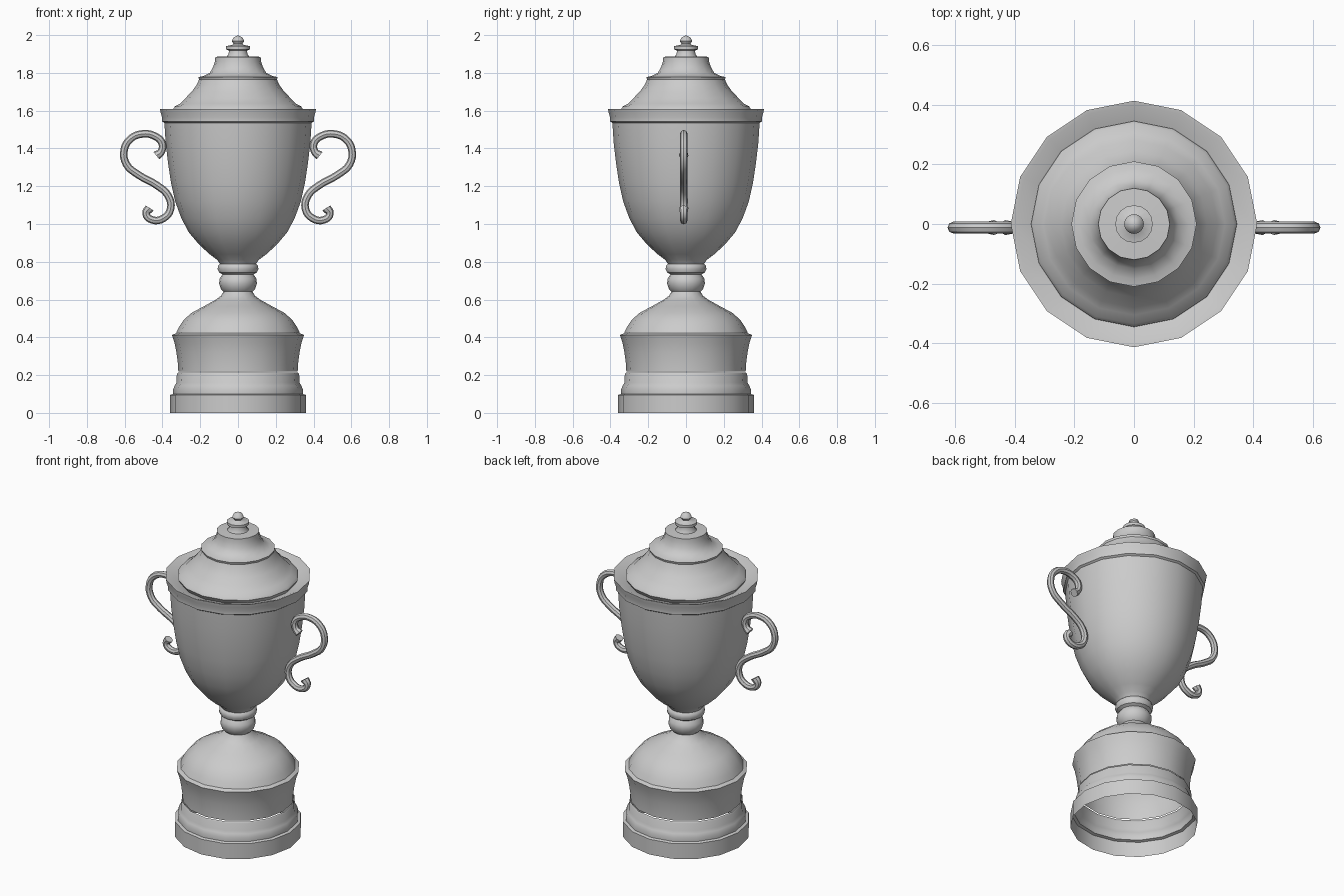
import bpy
import bmesh
from math import cos, sin, pi, radians

SIDES = 16

cube = bpy.data.objects.get("Cube")
if cube:
    bpy.data.objects.remove(cube, do_unlink=True)

# One plain metal colour for the whole trophy
metal = bpy.data.materials.new("silver_grey")
metal.use_nodes = True
grey = (0.6, 0.6, 0.6, 1.0)
metal.diffuse_color = grey
metal.node_tree.nodes["Principled BSDF"].inputs["Base Color"].default_value = grey


def finish(obj):
    """Give an object the metal and smooth shading with crisp ridges."""
    obj.data.materials.append(metal)
    bpy.ops.object.select_all(action='DESELECT')
    obj.select_set(True)
    bpy.context.view_layer.objects.active = obj
    bpy.ops.object.shade_smooth_by_angle(angle=radians(38))


def lathe(name, profile):
    """Turn a bottom-to-top list of (radius, height) around the z axis."""
    bm = bmesh.new()
    rings = []
    for radius, height in profile:
        if radius == 0:
            rings.append([bm.verts.new((0, 0, height))] * SIDES)
            continue
        angles = [2 * pi * side / SIDES for side in range(SIDES)]
        rings.append([bm.verts.new((radius * cos(a), radius * sin(a), height)) for a in angles])
    for lower, upper in zip(rings, rings[1:]):
        for side in range(SIDES):
            nxt = (side + 1) % SIDES
            corners = [lower[side], lower[nxt], upper[nxt], upper[side]]
            bm.faces.new(list(dict.fromkeys(corners)))
    mesh = bpy.data.meshes.new(name)
    bm.to_mesh(mesh)
    bm.free()
    obj = bpy.data.objects.new(name, mesh)
    bpy.context.collection.objects.link(obj)
    finish(obj)
    return obj


def scroll_handle(name, side, path):
    """Sweep a round tube along an S-shaped scroll, with swollen tips."""
    curve = bpy.data.curves.new(name, 'CURVE')
    curve.dimensions = '3D'
    curve.bevel_depth = 0.02
    curve.bevel_resolution = 2
    curve.use_fill_caps = True
    curve.resolution_u = 4
    spline = curve.splines.new('BEZIER')
    spline.bezier_points.add(len(path) - 1)
    for point, (x, z) in zip(spline.bezier_points, path):
        point.co = (side * x, -0.012, z)
        point.handle_left_type = point.handle_right_type = 'AUTO'
    for tip in (spline.bezier_points[0], spline.bezier_points[-1]):
        tip.radius = 1.25
    obj = bpy.data.objects.new(name, curve)
    bpy.context.collection.objects.link(obj)
    bpy.ops.object.select_all(action='DESELECT')
    obj.select_set(True)
    bpy.context.view_layer.objects.active = obj
    bpy.ops.object.convert(target='MESH')
    finish(bpy.context.view_layer.objects.active)


# Stepped plinth, open underneath
lathe("plinth", [
    (.36, 0), (.36, .095), (.343, .1), (.343, .125), (.335, .145),
    (.326, .16), (.324, .205), (.318, .213)])

# Flared drum and domed foot
lathe("pedestal", [
    (.316, .218), (.318, .26), (.326, .32), (.336, .37), (.35, .412),
    (.328, .422), (.312, .455), (.285, .495), (.245, .53), (.18, .565),
    (.12, .598), (.09, .62), (.075, .645)])

# Turned stem with a knob and collar
lathe("stem", [
    (.075, .64), (.09, .655), (.1, .685), (.098, .71), (.082, .733),
    (.1, .743), (.108, .762), (.105, .78), (.095, .79)])

# Deep bowl
lathe("bowl", [
    (.095, .788), (.11, .81), (.15, .84), (.205, .89), (.26, .955),
    (.3, 1.03), (.333, 1.12), (.355, 1.22), (.37, 1.32), (.383, 1.43),
    (.39, 1.54)])

# Moulded rim, its top sloping in below the lid
lathe("rim", [
    (.39, 1.535), (.402, 1.543), (.402, 1.565), (.41, 1.59), (.413, 1.61),
    (.4, 1.608), (.33, 1.58)])

# Stepped lid
lathe("lid", [
    (.33, 1.58), (.345, 1.605), (.335, 1.622), (.305, 1.638), (.28, 1.665),
    (.245, 1.7), (.22, 1.735), (.206, 1.765), (.21, 1.778), (.185, 1.783),
    (.15, 1.8), (.132, 1.83), (.122, 1.86), (.12, 1.885), (.06, 1.888)])

# Finial on top of the lid
lathe("finial", [
    (.06, 1.885), (.05, 1.9), (.048, 1.918), (.063, 1.925), (.063, 1.942),
    (.03, 1.948), (.024, 1.954), (.033, 1.968), (.025, 1.986), (0, 2)])

# Mirrored scroll handles
scroll = [
    (.432, 1.362), (.407, 1.382), (.403, 1.43), (.44, 1.465), (.505, 1.477),
    (.57, 1.45), (.603, 1.39), (.59, 1.315), (.53, 1.262), (.43, 1.205),
    (.37, 1.15), (.357, 1.08), (.395, 1.03), (.455, 1.022), (.487, 1.055),
    (.468, 1.085)]
for label, direction in (("left", 1), ("right", -1)):
    scroll_handle(label + "_handle", direction, scroll)
